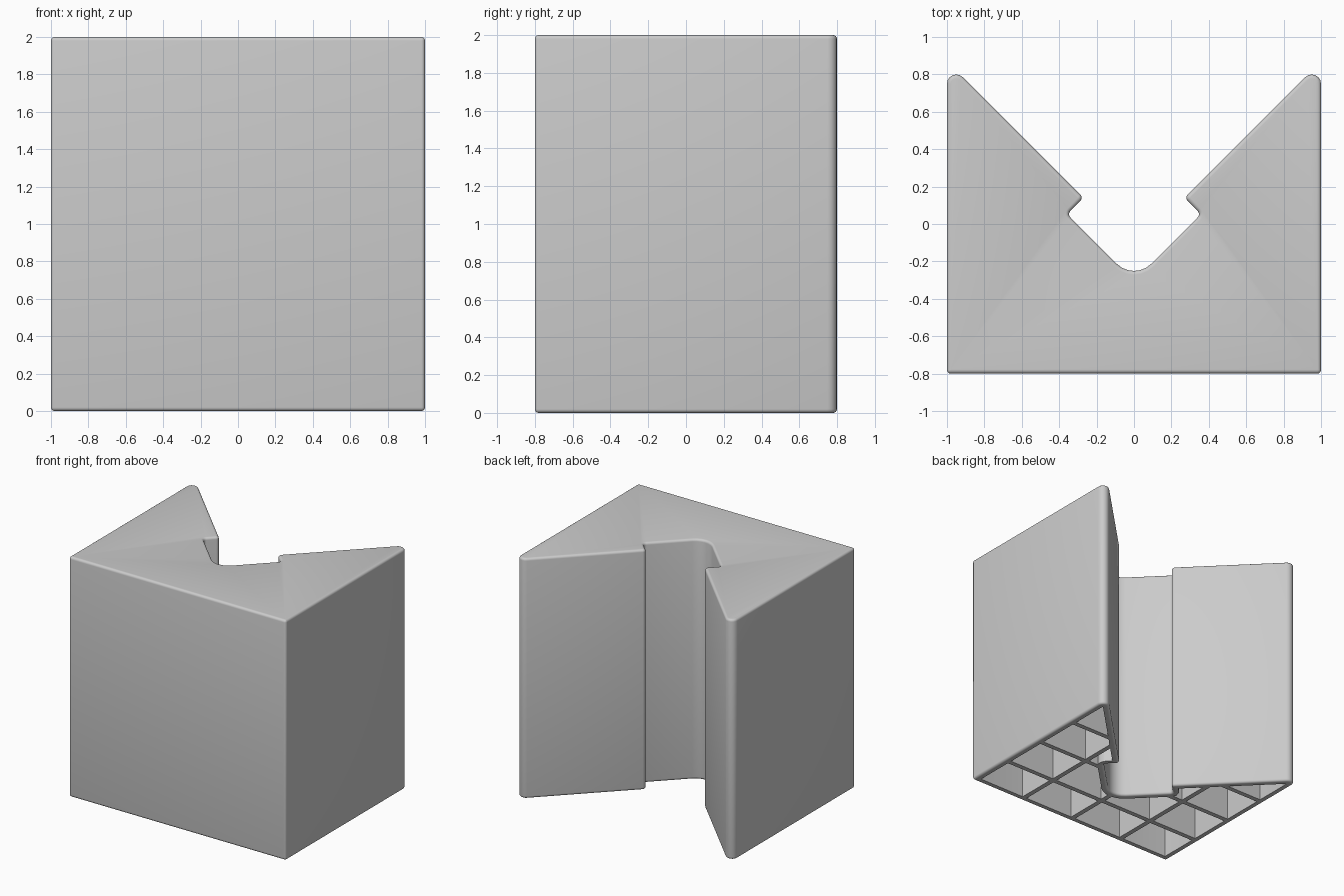
import bpy, bmesh, math
from mathutils import Vector

cube = bpy.data.objects.get("Cube")
if cube:
    bpy.data.objects.remove(cube, do_unlink=True)

HEIGHT, EDGE, WALL, ROOF, RIB = 2.0, 0.02, 0.05, 0.06, 0.04

# Plan outline, counter-clockwise: sharp corner and its rounding radius
half = [(1, -0.8, 0.02), (1, 0.87, 0.05), (0.27, 0.14, 0.025), (0.3575, 0.0525, 0.025)]
corners = half + [(0, -0.305, 0.13)] + [(-x, y, r) for x, y, r in reversed(half)]


def outline(inset, steps=6):
    """Rounded plan outline, moved into the block by inset."""
    pts = [Vector((x, y)) for x, y, _ in corners]
    count, result = len(pts), []
    for i, p in enumerate(pts):
        a = (p - pts[i - 1]).normalized()
        b = (pts[(i + 1) % count] - p).normalized()
        na, nb = Vector((-a.y, a.x)), Vector((-b.y, b.x))
        convex = 1 if a.x * b.y - a.y * b.x > 0 else -1
        radius = max(corners[i][2] - convex * inset, 0.003)
        # The arc centre lies a further radius along the corner bisector
        mitre = (na + nb) / (1 + na.dot(nb))
        centre = p + mitre * (inset + convex * radius)
        start = math.atan2(-convex * na.y, -convex * na.x)
        turn = convex * a.angle(b)
        for s in range(steps + 1):
            t = start + turn * s / steps
            result.append(centre + radius * Vector((math.cos(t), math.sin(t))))
    return result


def make_object(name, bm):
    bmesh.ops.recalc_face_normals(bm, faces=bm.faces)
    mesh = bpy.data.meshes.new(name)
    bm.to_mesh(mesh)
    bm.free()
    obj = bpy.data.objects.new(name, mesh)
    bpy.context.collection.objects.link(obj)
    return obj


def loft(name, levels):
    """Solid through outlines given as (inset, height)."""
    bm = bmesh.new()
    rings = [[bm.verts.new((p.x, p.y, z)) for p in outline(d)] for d, z in levels]
    for low, high in zip(rings, rings[1:]):
        for i in range(len(low)):
            bm.faces.new((low[i - 1], low[i], high[i], high[i - 1]))
    bm.faces.new(rings[0][::-1])
    bm.faces.new(rings[-1])
    return make_object(name, bm)


def apply_boolean(obj, cutter, operation):
    mod = obj.modifiers.new("cut", 'BOOLEAN')
    mod.operation, mod.object, mod.solver = operation, cutter, 'EXACT'
    bpy.context.view_layer.objects.active = obj
    bpy.ops.object.modifier_apply(modifier=mod.name)
    bpy.data.objects.remove(cutter, do_unlink=True)


# Block with softened top and bottom rims
rim = [(EDGE * (1 - math.sin(t)), EDGE * (1 - math.cos(t)))
       for t in (math.radians(90 * k / 4) for k in range(5))]
levels = rim + [(d, HEIGHT - z) for d, z in reversed(rim)]
block = loft("notched_block", levels)

# Hollow underside, divided by ribs into a grid of pockets
core = loft("hollow_core", [(WALL, -0.1), (WALL, HEIGHT - ROOF)])
cells = bmesh.new()
for i in range(4):
    for j in range(4):
        made = bmesh.ops.create_cube(cells, size=1)["verts"]
        bmesh.ops.scale(cells, vec=(0.5 - RIB, 0.4 - RIB, 3), verts=made)
        bmesh.ops.translate(cells, vec=(-0.75 + 0.5 * i, -0.6 + 0.4 * j, 1), verts=made)
pockets = make_object("underside_pockets", cells)
apply_boolean(pockets, core, 'INTERSECT')
apply_boolean(block, pockets, 'DIFFERENCE')

# Plain grey
grey = bpy.data.materials.new("grey")
grey.use_nodes = True
colour = (0.6, 0.6, 0.6, 1)
grey.diffuse_color = colour
grey.node_tree.nodes["Principled BSDF"].inputs["Base Color"].default_value = colour
block.data.materials.clear()
block.data.materials.append(grey)

bpy.ops.object.select_all(action='DESELECT')
block.select_set(True)
bpy.context.view_layer.objects.active = block
bpy.ops.object.shade_smooth_by_angle(angle=math.radians(30))
